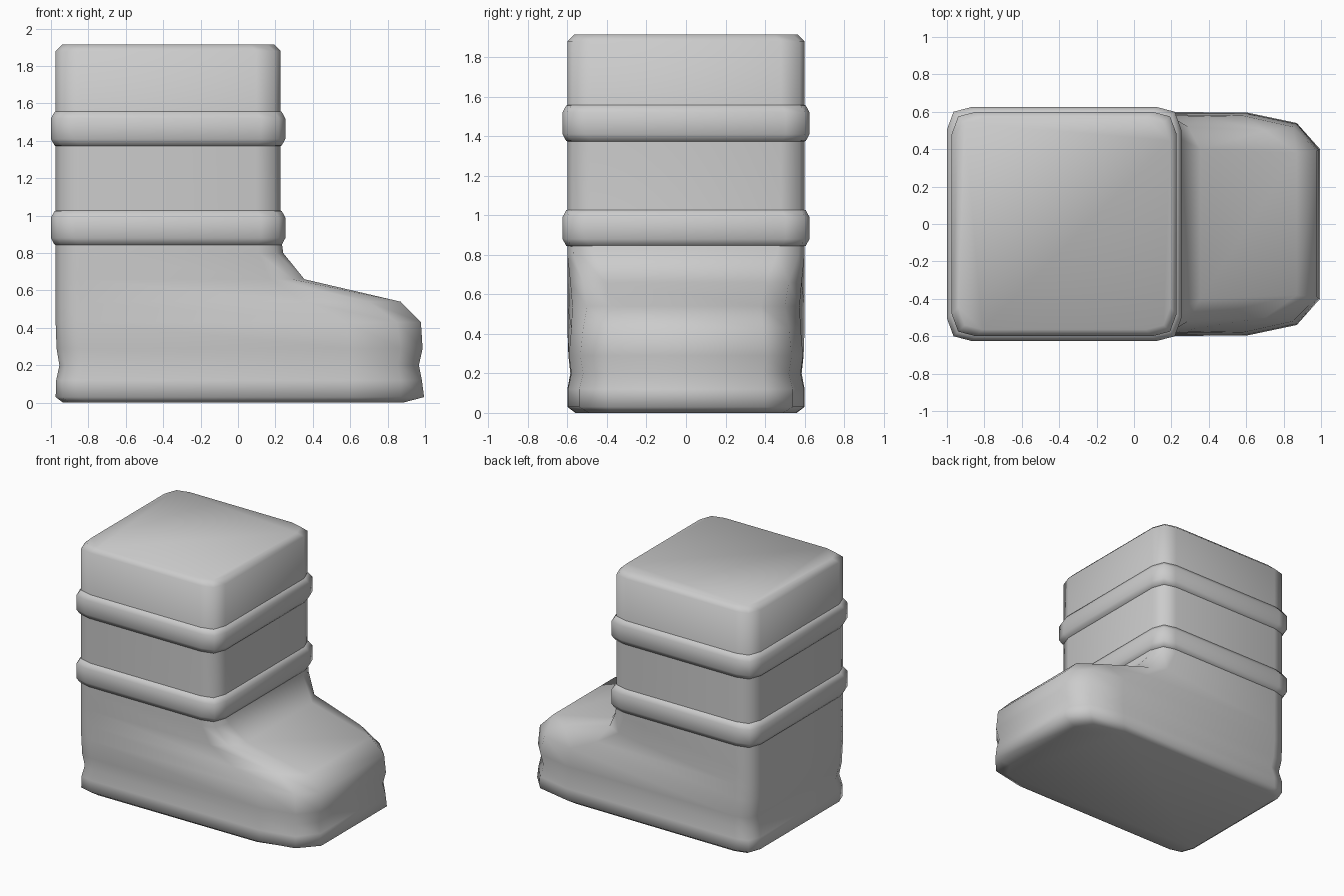
import bpy, bmesh

if "Cube" in bpy.data.objects:
    bpy.data.objects.remove(bpy.data.objects["Cube"])


def ring(z, back, side, front):
    # half outline (y > 0) from heel to toe, then mirrored across y = 0
    half = [(back, side - 0.12), (back + 0.035, side - 0.025),
            (back + 0.13, side)] + front
    pts = half + [(x, -y) for x, y in reversed(half)]
    return [(x, y, z) for x, y in pts]


def loft(name, rings, caps=True):
    bm = bmesh.new()
    loops = [[bm.verts.new(p) for p in r] for r in rings]
    n = len(loops[0])
    for a, b in zip(loops, loops[1:]):
        for i in range(n):
            j = (i + 1) % n
            bm.faces.new((a[i], a[j], b[j], b[i]))
    if caps:
        bm.faces.new(loops[0])
        bm.faces.new(loops[-1])
    bmesh.ops.recalc_face_normals(bm, faces=bm.faces)
    for f in bm.faces:
        f.smooth = True
    me = bpy.data.meshes.new(name)
    bm.to_mesh(me)
    bm.free()
    ob = bpy.data.objects.new(name, me)
    bpy.context.collection.objects.link(ob)
    return ob


def shaft_ring(z, grow=0.0):
    s = 0.6 + grow
    x = 0.228 + grow
    return ring(z, -0.975 - grow, s,
                [(x - 0.13, s), (x - 0.035, s - 0.025), (x, s - 0.12)])


# boot body: sole, foot, instep and shaft in one skin
body = [
    ring(0.0, -0.935, 0.56, [(0.55, 0.555), (0.80, 0.49), (0.88, 0.37)]),
    ring(0.03, -0.975, 0.60, [(0.60, 0.597), (0.87, 0.54), (0.995, 0.40)]),
    ring(0.12, -0.972, 0.60, [(0.60, 0.597), (0.87, 0.54), (0.983, 0.40)]),
    ring(0.20, -0.955, 0.585, [(0.59, 0.58), (0.855, 0.52), (0.967, 0.39)]),
    ring(0.29, -0.970, 0.595, [(0.60, 0.592), (0.87, 0.535), (0.987, 0.40)]),
    ring(0.43, -0.975, 0.60, [(0.58, 0.58), (0.85, 0.52), (0.978, 0.39)]),
    ring(0.54, -0.975, 0.60, [(0.36, 0.575), (0.70, 0.50), (0.87, 0.38)]),
    ring(0.66, -0.975, 0.60, [(0.17, 0.585), (0.29, 0.52), (0.355, 0.40)]),
    ring(0.80, -0.975, 0.60, [(0.11, 0.60), (0.205, 0.57), (0.242, 0.46)]),
    shaft_ring(0.90),
    shaft_ring(1.40),
    shaft_ring(1.88),
    shaft_ring(1.915, -0.035),
]
loft("boot_body", body)

# two raised bands around the shaft
for name, z in (("lower_band", 0.84), ("upper_band", 1.37)):
    loft(name, [shaft_ring(z, -0.01), shaft_ring(z + 0.005, 0.006),
                shaft_ring(z + 0.04, 0.025), shaft_ring(z + 0.15, 0.025),
                shaft_ring(z + 0.185, 0.006), shaft_ring(z + 0.19, -0.01)],
         caps=False)
